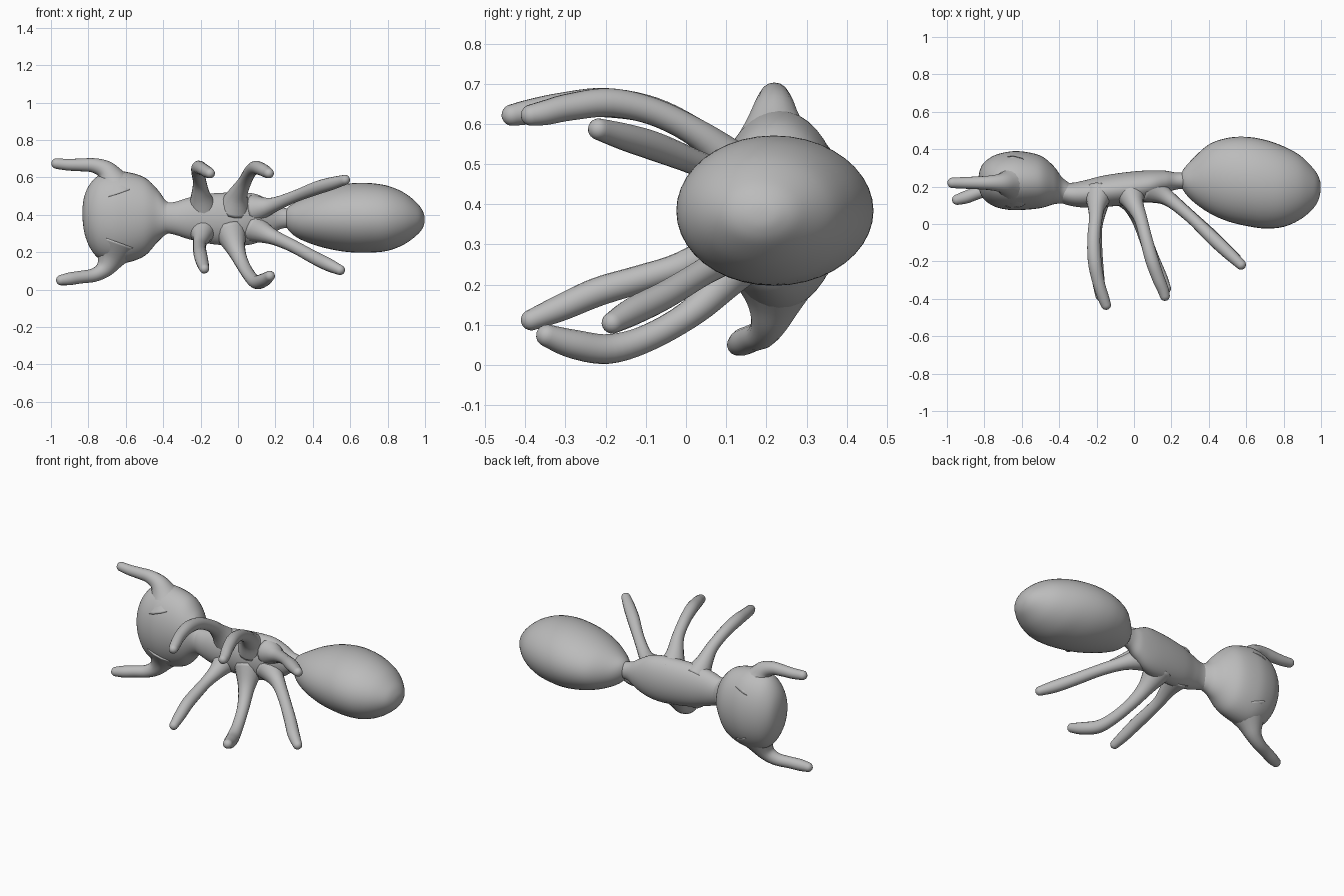
import bpy, bmesh, math
from mathutils import Vector

cube = bpy.data.objects.get("Cube")
if cube:
    bpy.data.objects.remove(cube, do_unlink=True)

grey = bpy.data.materials.new("body grey")
grey.use_nodes = True
grey.diffuse_color = (0.5, 0.5, 0.5, 1)
grey.node_tree.nodes["Principled BSDF"].inputs["Base Color"].default_value = (0.5, 0.5, 0.5, 1)


def spline(rows, before, after, steps):
    """Catmull-Rom resampling of rows of numbers, with a ghost row at each end."""
    p = [before] + list(rows) + [after]
    out = []
    for i in range(1, len(p) - 2):
        for s in range(steps):
            t = s / steps
            out.append([0.5 * (2 * b + (c - a) * t + (2 * a - 5 * b + 4 * c - d) * t * t
                               + (3 * b - a - 3 * c + d) * t ** 3)
                        for a, b, c, d in zip(*p[i - 1:i + 3])])
    out.append(list(rows[-1]))
    return out


def skin(name, rings):
    """Bridge rings of points into one smooth closed surface."""
    bm = bmesh.new()
    loops = [[bm.verts.new(co) for co in ring] for ring in rings]
    n = len(loops[0])
    for a, b in zip(loops, loops[1:]):
        for i in range(n):
            j = (i + 1) % n
            bm.faces.new((a[i], a[j], b[j], b[i]))
    for loop in (loops[0], loops[-1]):
        if (loop[0].co - loop[n // 2].co).length > 1e-3:
            bm.faces.new(loop)
    bmesh.ops.remove_doubles(bm, verts=bm.verts[:], dist=1e-5)
    bmesh.ops.recalc_face_normals(bm, faces=bm.faces[:])
    for f in bm.faces:
        f.smooth = True
    mesh = bpy.data.meshes.new(name)
    bm.to_mesh(mesh)
    bm.free()
    mesh.materials.append(grey)
    obj = bpy.data.objects.new(name, mesh)
    bpy.context.collection.objects.link(obj)
    return obj


def ghost(end, near):
    """Mirror the profile past a closed tip so that it rounds off."""
    if end[1] == end[2]:
        return (near[0], near[2], near[1], near[4], near[3])
    return end


def body(name, rows):
    """Elliptical sections along x: (x, y low, y high, z low, z high)."""
    rows_s = spline(rows, ghost(rows[0], rows[1]), ghost(rows[-1], rows[-2]), 6)
    rings = []
    for x, y0, y1, z0, z1 in rows_s:
        rings.append([((x), (y0 + y1) / 2 + (y1 - y0) / 2 * math.cos(a),
                       (z0 + z1) / 2 + (z1 - z0) / 2 * math.sin(a))
                      for a in (k * math.tau / 40 for k in range(40))])
    return skin(name, rings)


def limb(name, rows, sides=16):
    """Tapered tube through (x, y, z, radius) with a rounded tip."""
    rows_s = spline(rows, rows[0], rows[-1], 5)
    pts = [Vector(r[:3]) for r in rows_s]
    rad = [r[3] for r in rows_s]
    tan = [(pts[min(i + 1, len(pts) - 1)] - pts[max(i - 1, 0)]).normalized()
           for i in range(len(pts))]
    tip, r, d = pts[-1], rad[-1], tan[-1]
    for k in range(1, 6):
        a = k * math.pi / 10
        pts.append(tip + d * r * math.sin(a))
        rad.append(max(r * math.cos(a), 0))
        tan.append(d)
    rings = []
    u = tan[0].orthogonal().normalized()
    for p, q, t in zip(pts, rad, tan):
        u = (u - t * u.dot(t)).normalized()
        v = t.cross(u)
        rings.append([p + (u * math.cos(a) + v * math.sin(a)) * q
                      for a in (k * math.tau / sides for k in range(sides))])
    return skin(name, rings)


# Head, middle body and tail bulb
body("head", [
    (-0.832, 0.23, 0.23, 0.41, 0.41), (-0.815, 0.15, 0.31, 0.28, 0.52),
    (-0.76, 0.10, 0.36, 0.18, 0.60), (-0.68, 0.077, 0.385, 0.143, 0.63),
    (-0.60, 0.075, 0.388, 0.143, 0.63), (-0.50, 0.085, 0.365, 0.18, 0.60),
    (-0.43, 0.105, 0.31, 0.255, 0.535), (-0.385, 0.11, 0.25, 0.295, 0.475),
    (-0.34, 0.108, 0.215, 0.31, 0.455)])
body("thorax", [
    (-0.44, 0.13, 0.24, 0.31, 0.47), (-0.35, 0.10, 0.22, 0.297, 0.467),
    (-0.27, 0.088, 0.232, 0.272, 0.49), (-0.18, 0.09, 0.255, 0.25, 0.51),
    (-0.08, 0.098, 0.272, 0.238, 0.518), (0.02, 0.112, 0.283, 0.235, 0.52),
    (0.10, 0.135, 0.287, 0.25, 0.51), (0.17, 0.165, 0.285, 0.285, 0.475),
    (0.23, 0.185, 0.275, 0.325, 0.44), (0.32, 0.19, 0.28, 0.335, 0.43)])
body("abdomen", [
    (0.245, 0.235, 0.235, 0.385, 0.385), (0.26, 0.185, 0.285, 0.332, 0.433),
    (0.31, 0.125, 0.345, 0.282, 0.468), (0.40, 0.06, 0.425, 0.242, 0.515),
    (0.50, 0.015, 0.46, 0.215, 0.55), (0.60, -0.01, 0.466, 0.20, 0.568),
    (0.70, -0.024, 0.45, 0.198, 0.57), (0.80, -0.015, 0.415, 0.208, 0.555),
    (0.89, 0.025, 0.365, 0.243, 0.517), (0.96, 0.085, 0.295, 0.295, 0.46),
    (0.99, 0.14, 0.245, 0.335, 0.415), (0.998, 0.20, 0.20, 0.375, 0.375)])

# Upper and lower legs, each flaring into the body
limb("front_upper_leg", [
    (-0.19, 0.16, 0.44, 0.08), (-0.20, 0.10, 0.51, 0.05), (-0.205, 0.03, 0.575, 0.036),
    (-0.215, -0.08, 0.632, 0.035), (-0.21, -0.20, 0.653, 0.037),
    (-0.19, -0.31, 0.645, 0.033), (-0.165, -0.39, 0.63, 0.031), (-0.15, -0.432, 0.622, 0.027)])
limb("middle_upper_leg", [
    (-0.02, 0.17, 0.44, 0.09), (0.0, 0.11, 0.51, 0.053), (0.035, 0.03, 0.575, 0.036),
    (0.065, -0.08, 0.63, 0.034), (0.095, -0.19, 0.653, 0.036),
    (0.13, -0.29, 0.642, 0.034), (0.155, -0.35, 0.628, 0.031), (0.165, -0.384, 0.622, 0.027)])
limb("rear_upper_leg", [
    (0.09, 0.19, 0.43, 0.08), (0.18, 0.14, 0.45, 0.042), (0.30, 0.04, 0.497, 0.032),
    (0.42, -0.075, 0.543, 0.036), (0.50, -0.15, 0.567, 0.034), (0.572, -0.217, 0.587, 0.027)])
limb("front_lower_leg", [
    (-0.19, 0.16, 0.32, 0.08), (-0.195, 0.07, 0.28, 0.048), (-0.205, -0.02, 0.243, 0.035),
    (-0.205, -0.12, 0.212, 0.035), (-0.20, -0.22, 0.182, 0.036),
    (-0.19, -0.31, 0.143, 0.033), (-0.18, -0.385, 0.112, 0.026)])
limb("middle_lower_leg", [
    (-0.04, 0.17, 0.31, 0.09), (-0.01, 0.10, 0.215, 0.05), (0.025, 0.02, 0.135, 0.036),
    (0.065, -0.09, 0.07, 0.034), (0.10, -0.19, 0.04, 0.037),
    (0.14, -0.28, 0.052, 0.036), (0.17, -0.345, 0.073, 0.028)])
limb("rear_lower_leg", [
    (0.08, 0.19, 0.33, 0.08), (0.18, 0.14, 0.285, 0.043), (0.29, 0.05, 0.235, 0.034),
    (0.40, -0.05, 0.175, 0.035), (0.48, -0.13, 0.135, 0.035), (0.545, -0.183, 0.105, 0.027)])

# Antennae on the head
limb("upper_antenna", [
    (-0.65, 0.225, 0.52, 0.14), (-0.675, 0.22, 0.59, 0.08), (-0.71, 0.22, 0.64, 0.052),
    (-0.77, 0.22, 0.664, 0.039), (-0.84, 0.22, 0.667, 0.034),
    (-0.91, 0.22, 0.668, 0.031), (-0.97, 0.22, 0.674, 0.028)])
limb("lower_antenna", [
    (-0.65, 0.225, 0.25, 0.14), (-0.68, 0.22, 0.17, 0.08), (-0.715, 0.208, 0.11, 0.048),
    (-0.77, 0.19, 0.078, 0.037), (-0.84, 0.165, 0.067, 0.034),
    (-0.90, 0.143, 0.058, 0.034), (-0.945, 0.13, 0.051, 0.028)])
